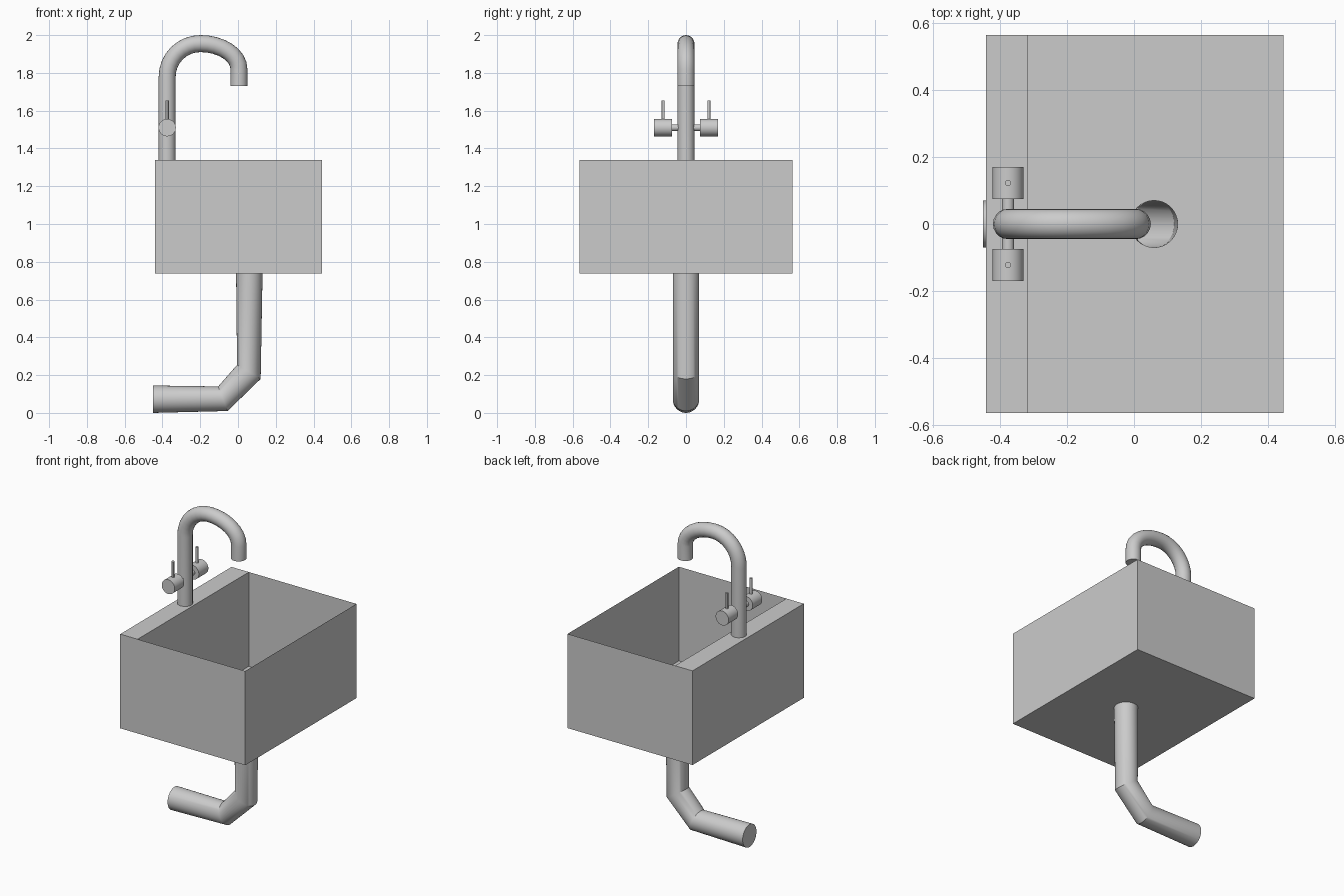
import bpy, bmesh
from math import cos, sin, pi, radians
from mathutils import Vector, Matrix

if "Cube" in bpy.data.objects:
    bpy.data.objects.remove(bpy.data.objects["Cube"])


def finish(name, bm, smooth=True):
    bmesh.ops.recalc_face_normals(bm, faces=bm.faces)
    me = bpy.data.meshes.new(name)
    bm.to_mesh(me)
    bm.free()
    ob = bpy.data.objects.new(name, me)
    bpy.context.collection.objects.link(ob)
    if smooth:
        bpy.ops.object.select_all(action='DESELECT')
        bpy.context.view_layer.objects.active = ob
        ob.select_set(True)
        bpy.ops.object.shade_smooth_by_angle(angle=radians(30))
    return ob


def tube(name, rings, r, n, cap_start, cap_end):
    """Loft rings given as (centre x, centre z, half-width x, half-width z)."""
    bm = bmesh.new()
    loops = []
    for cx, cz, ux, uz in rings:
        loops.append([bm.verts.new((cx + ux * cos(a), r * sin(a), cz + uz * cos(a)))
                      for a in (2 * pi * i / n for i in range(n))])
    for a, b in zip(loops, loops[1:]):
        for i in range(n):
            j = (i + 1) % n
            bm.faces.new((a[i], a[j], b[j], b[i]))
    if cap_start:
        bm.faces.new(loops[0])
    if cap_end:
        bm.faces.new(loops[-1])
    return finish(name, bm)


def cylinder(name, a, b, r, n):
    a, b = Vector(a), Vector(b)
    bm = bmesh.new()
    rot = (b - a).to_track_quat('Z', 'Y').to_matrix().to_4x4()
    bmesh.ops.create_cone(bm, cap_ends=True, segments=n, radius1=r, radius2=r,
                          depth=(b - a).length,
                          matrix=Matrix.Translation((a + b) / 2) @ rot)
    return finish(name, bm)


# Basin: thin sheet walls, rear ledge, floor with drain hole
X0, XL, X1, Y, Z0, Z1 = -0.44, -0.317, 0.445, 0.563, 0.737, 1.34
DX, DR, N = 0.06, 0.07, 32
bm = bmesh.new()
v = {(x, s, z): bm.verts.new((x, s * Y, z))
     for x in (X0, XL, X1) for s in (-1, 1) for z in (Z0, Z1)}


def quad(*keys):
    bm.faces.new([v[k] for k in keys])


for x in (X0, XL, X1):
    quad((x, -1, Z0), (x, 1, Z0), (x, 1, Z1), (x, -1, Z1))
for s in (-1, 1):
    for a, b in ((X0, XL), (XL, X1)):
        quad((a, s, Z0), (b, s, Z0), (b, s, Z1), (a, s, Z1))
for z in (Z0, Z1):
    quad((X0, -1, z), (XL, -1, z), (XL, 1, z), (X0, 1, z))
hole = [bm.verts.new((DX + DR * cos(2 * pi * i / N), DR * sin(2 * pi * i / N), Z0))
        for i in range(N)]
edges = [bm.edges.new((hole[i], hole[(i + 1) % N])) for i in range(N)]
corners = [v[k] for k in ((XL, -1, Z0), (X1, -1, Z0), (X1, 1, Z0), (XL, 1, Z0))]
edges += [bm.edges.get((corners[i], corners[(i + 1) % 4])) for i in range(4)]
bmesh.ops.triangle_fill(bm, edges=edges, use_beauty=True, use_dissolve=False)
finish("basin", bm, smooth=False)

# Drain pipe with two mitred bends
tube("drain_pipe", [(DX, Z0, 0.07, 0),
                    (0.0575, 0.217, 0.0625, -0.037),
                    (-0.08, 0.075, 0.025, -0.065),
                    (-0.45, 0.0725, 0, -0.0725)], 0.07, N, False, True)

# Gooseneck spout: riser, two elliptical quarter arcs, short drop
FX, R = -0.375, 0.045
path = [(FX, Z1, R, 0)]
for cz, rx, rz, t0, start in ((1.78, 0.175, 0.175, pi, 0), (1.82, 0.205, 0.135, pi / 2, 1)):
    for i in range(start, 9):
        t = t0 - pi / 2 * i / 8
        d = Vector((-cos(t) * rz, -sin(t) * rx)).normalized() * R
        path.append((-0.2 + rx * cos(t), cz + rz * sin(t), -d.x, -d.y))
path = [(FX, Z1, -R, 0)] + [(x, z, -a if i < 0 else a * 1.0, b)
                            for i, (x, z, a, b) in enumerate(path[1:])]
# keep the section direction pointing to the outside of the bend
path = [path[0]] + [(x, z, a if (a * (x + 0.2) + b * (z - 1.7)) > 0 else -a,
                     b if (a * (x + 0.2) + b * (z - 1.7)) > 0 else -b)
                    for x, z, a, b in path[1:]]
path.append((0.005, 1.73, R, 0))
tube("spout", path, R, 20, True, True)

# Valve stem, knobs and levers
HZ = 1.51
cylinder("valve_stem", (FX, -0.09, HZ), (FX, 0.09, HZ), 0.018, 16)
for side, s in (("front", -1), ("back", 1)):
    cylinder(side + "_knob", (FX, s * 0.074, HZ), (FX, s * 0.17, HZ), 0.046, 32)
    cylinder(side + "_lever", (FX, s * 0.122, HZ), (FX, s * 0.122, 1.655), 0.009, 12)
